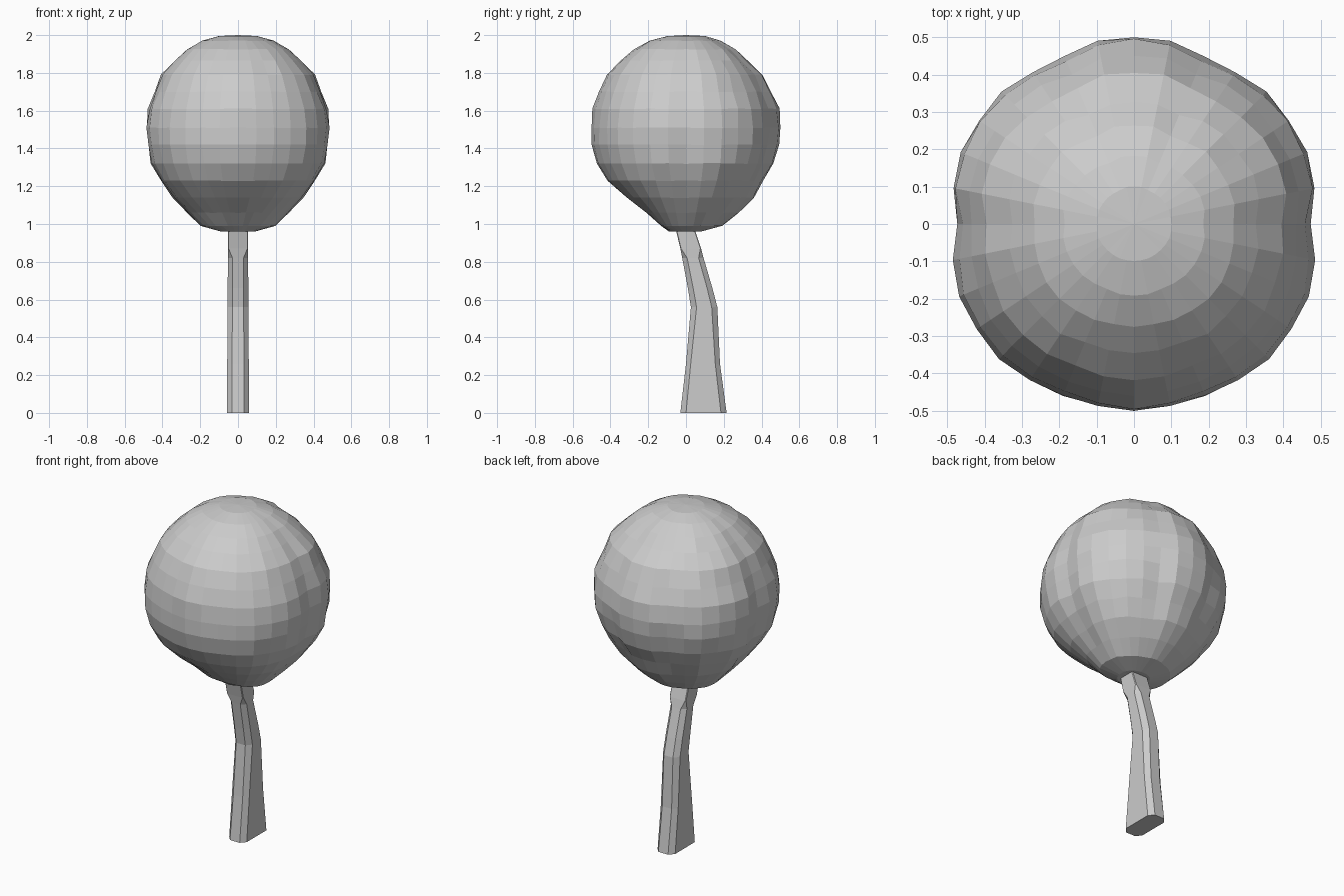
import bpy
import bmesh
import math
import random

random.seed(4)
cube = bpy.data.objects.get("Cube")
if cube:
    bpy.data.objects.remove(cube, do_unlink=True)

grey = bpy.data.materials.new("light_grey")
grey.use_nodes = True
colour = (0.6, 0.6, 0.6, 1)
grey.diffuse_color = colour
grey.node_tree.nodes["Principled BSDF"].inputs["Base Color"].default_value = colour


def finish(name, bm):
    bmesh.ops.recalc_face_normals(bm, faces=bm.faces)
    mesh = bpy.data.meshes.new(name)
    bm.to_mesh(mesh)
    bm.free()
    mesh.materials.append(grey)
    obj = bpy.data.objects.new(name, mesh)
    bpy.context.collection.objects.link(obj)


def bridge(bm, rings):
    for low, high in zip(rings, rings[1:]):
        n = len(low)
        for i in range(n):
            j = (i + 1) % n
            bm.faces.new((low[i], low[j], high[j], high[i]))


# Crown: lumpy sphere of stacked rings (height, side, front, back radius)
PROFILE = [
    (1.995, .10, .10, .10), (1.97, .19, .19, .18), (1.925, .27, .275, .265),
    (1.865, .335, .345, .33), (1.79, .40, .415, .405), (1.70, .44, .455, .455),
    (1.61, .475, .49, .49), (1.51, .485, .50, .505), (1.42, .475, .495, .49),
    (1.32, .455, .47, .46), (1.23, .41, .42, .405), (1.14, .345, .315, .36),
    (1.06, .27, .21, .28), (.99, .20, .13, .19), (.96, .09, .09, .08),
]
# Lumps from front round to back, mirrored to the other side
LUMPS = [1, 1, 1, 1.025, 1.04, 1.04, 1.03, 1.01, .975,
         1.025, 1.035, 1.02, 1.02, .985, .96, 1, 1]
SEGMENTS = 32

bm = bmesh.new()
rings = []
for z, side, front, back in PROFILE:
    strength = min(1, side / .4)
    noise = [random.uniform(-.006, .006) * strength for _ in LUMPS]
    ring = []
    for i in range(SEGMENTS):
        k = min(i, SEGMENTS - i)
        a = math.tau * i / SEGMENTS
        s, c = math.sin(a), math.cos(a)
        r = side * s * s + (front if c > 0 else back) * c * c
        r *= 1 + (LUMPS[k] - 1) * strength
        r += noise[k]
        ring.append(bm.verts.new((r * s, -r * c, z + noise[k] * .3)))
    rings.append(ring)
bridge(bm, rings)
for ring, z in ((rings[0], 2.0), (rings[-1], .965)):
    pole = bm.verts.new((0, 0, z))
    for i in range(SEGMENTS):
        bm.faces.new((ring[i], ring[(i + 1) % SEGMENTS], pole))
finish("crown", bm)

# Trunk: bent plank with chamfered corners that turn square near the crown
# (height, front y, back y, half width, chamfer across, chamfer along)
SECTIONS = [
    (0, -.03, .215, .058, .026, .03), (.26, 0, .18, .057, .026, .025),
    (.56, .026, .166, .056, .026, .03), (.66, .01, .14, .055, .026, .028),
    (.82, -.02, .093, .053, .024, .026), (.87, -.03, .08, .054, .004, .004),
    (1.08, -.08, .01, .054, .004, .004),
]
bm = bmesh.new()
rings = []
for z, y0, y1, w, cx, cy in SECTIONS:
    right = [(w - cx, y0), (w, y0 + cy), (w, y1 - cy), (w - cx, y1)]
    outline = right + [(-x, y) for x, y in reversed(right)]
    rings.append([bm.verts.new((x, y, z)) for x, y in outline])
bridge(bm, rings)
bm.faces.new(rings[0])
bm.faces.new(rings[-1])
finish("trunk", bm)
